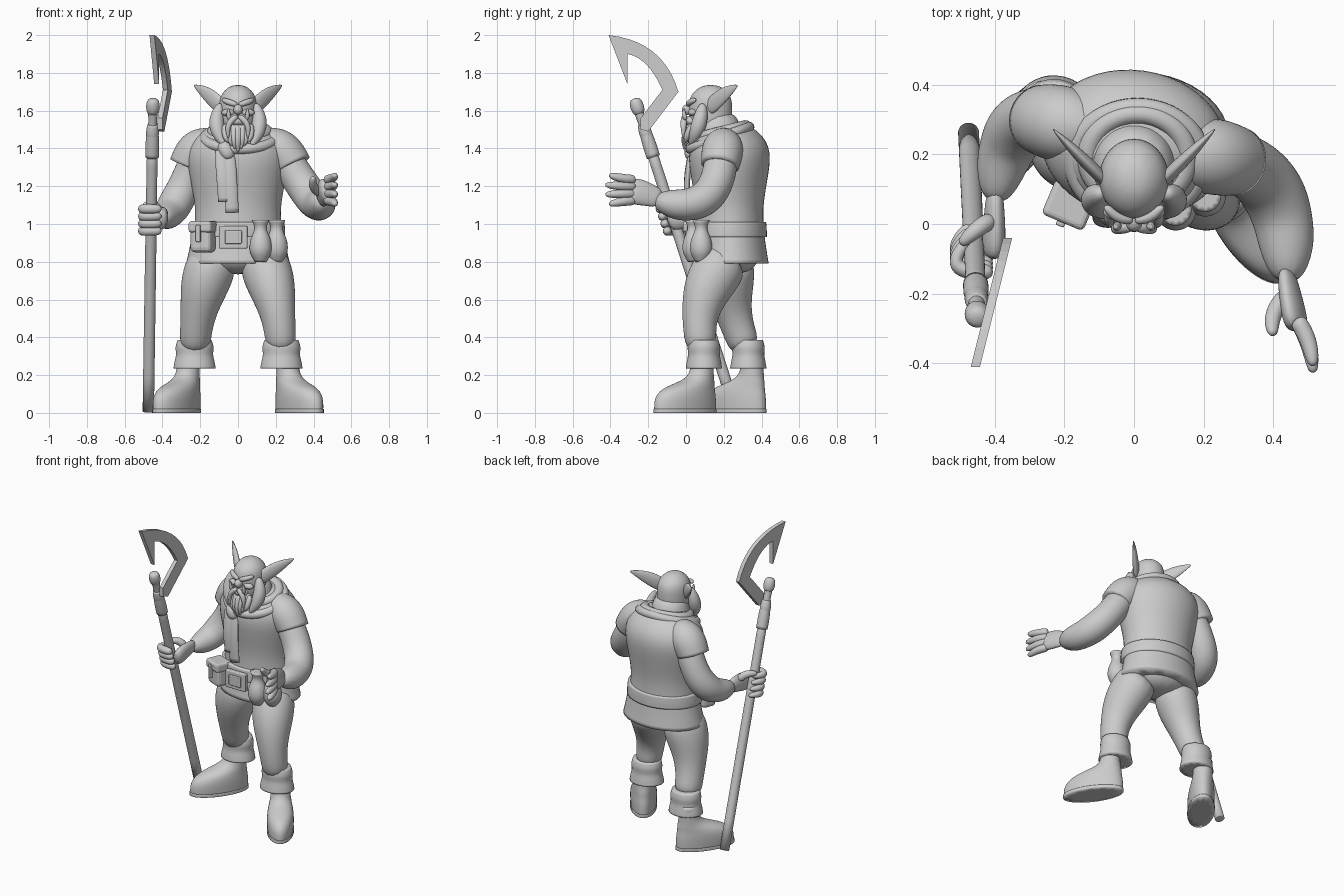
import bpy, bmesh, math
from mathutils import Vector

cube = bpy.data.objects.get("Cube")
if cube:
    bpy.data.objects.remove(cube)

grey = (0.6, 0.6, 0.6, 1)
clay = bpy.data.materials.new("plain grey")
clay.use_nodes = True
clay.diffuse_color = grey
clay.node_tree.nodes["Principled BSDF"].inputs["Base Color"].default_value = grey

X, Y, Z = Vector((1, 0, 0)), Vector((0, 1, 0)), Vector((0, 0, 1))


def finish(name, bm, subdiv=0, loc=(0, 0, 0), rot=(0, 0, 0)):
    bmesh.ops.recalc_face_normals(bm, faces=bm.faces)
    mesh = bpy.data.meshes.new(name)
    bm.to_mesh(mesh)
    bm.free()
    mesh.materials.append(clay)
    obj = bpy.data.objects.new(name, mesh)
    bpy.context.collection.objects.link(obj)
    obj.location, obj.rotation_euler = loc, rot
    if subdiv:
        for polygon in mesh.polygons:
            polygon.use_smooth = True
        modifier = obj.modifiers.new("smooth", "SUBSURF")
        modifier.levels = modifier.render_levels = subdiv


def loft(name, rows, crisp=False, sides=12, **place):
    """Skin elliptical rows, each a centre and two half-axis vectors."""
    bm = bmesh.new()
    crease = bm.edges.layers.float.new("crease_edge")
    turn = math.tau / sides
    grow = 3 / (2 + math.cos(turn))  # makes up for subdivision shrinkage
    rings = [[bm.verts.new(centre + grow * (u * math.cos(turn * k) + v * math.sin(turn * k)))
              for k in range(sides)] for centre, u, v in rows]
    for low, high in zip(rings, rings[1:]):
        for k in range(sides):
            bm.faces.new((low[k - 1], low[k], high[k], high[k - 1]))
    for end in (rings[0], rings[-1]):
        for edge in bm.faces.new(end).edges:
            edge[crease] = float(crisp)
    finish(name, bm, subdiv=2, **place)


def turned(name, centre, bottom, top, widths, depth=1, twist=0, **options):
    """Upright form with evenly spaced widths from bottom to top."""
    rows = []
    for i, width in enumerate(widths):
        t = i / (len(widths) - 1)
        c, s = math.cos(twist * t), math.sin(twist * t)
        rows.append((Vector((*centre, bottom + (top - bottom) * t)),
                     Vector((c, s, 0)) * width, Vector((-s, c, 0)) * width * depth))
    loft(name, rows, **options)


def bend_point(start, bend, end, t):
    return Vector(start).lerp(Vector(bend), t).lerp(Vector(bend).lerp(Vector(end), t), t)


def limb(name, start, bend, end, radii, aspect=1, **options):
    """Tapered form along a bend; aspect widens it within the bend's plane."""
    first, last = Vector(bend) - Vector(start), Vector(end) - Vector(bend)
    normal = first.cross(last)
    normal = normal.normalized() if normal.length > 1e-6 else X
    rows = []
    for i, radius in enumerate(radii):
        t = i / (len(radii) - 1)
        side = first.lerp(last, t).cross(normal).normalized()
        rows.append((bend_point(start, bend, end, t), normal * radius, side * radius * aspect))
    loft(name, rows, **options)


def ball(name, loc, size):
    bm = bmesh.new()
    bmesh.ops.create_uvsphere(bm, u_segments=16, v_segments=10, radius=1)
    bmesh.ops.scale(bm, vec=size, verts=bm.verts)
    finish(name, bm, subdiv=1, loc=loc)


def box(name, loc, size, turn=0):
    bm = bmesh.new()
    bmesh.ops.create_cube(bm, size=1)
    bmesh.ops.scale(bm, vec=size, verts=bm.verts)
    bmesh.ops.bevel(bm, geom=bm.edges[:], offset=min(size) / 4, segments=3, affect="EDGES", profile=0.5)
    finish(name, bm, loc=loc, rot=(0, 0, turn))


def collar(name, loc, major, minor, tilt):
    bpy.ops.mesh.primitive_torus_add(location=loc, rotation=(tilt, 0, 0), major_radius=major, minor_radius=minor)
    obj = bpy.context.object
    obj.name = name
    obj.scale.x = 1.1
    obj.data.materials.append(clay)
    bpy.ops.object.shade_smooth()


# Tunic, skirt and belt
turned("tunic", (0, .23), .9, 1.54, (.23, .23, .225, .24, .26, .275, .25, .12), depth=.79, twist=-.2)
turned("tunic_skirt", (0, .24), .79, .96, (.275, .255, .24), depth=.72, crisp=True)
turned("belt", (0, .228), .93, 1.01, (.25, .25, .245), depth=.8, crisp=True)
turned("hips", (0, .235), .73, .9, (.12, .2, .22), depth=.8)
box("buckle", (-.025, .02, .93), (.15, .03, .12))
box("buckle_plate", (-.025, .006, .93), (.09, .02, .07))

# Pouches on the belt
box("pouch", (-.185, .06, .925), (.12, .1, .15), turn=-.4)
box("pouch_flap", (-.185, .055, .985), (.13, .11, .06), turn=-.4)
box("pouch_strap", (-.21, .003, .95), (.025, .02, .09), turn=-.4)
for place in ((.12, .04), (.205, .08)):
    turned("money_bag", place, .8, 1.02, (.03, .058, .06, .05, .025, .045), crisp=True)

# Legs, cuffs and boots
for side, s, knee, ankle, toe in (("left", 1, .02, .085, -.005), ("right", -1, .2, .32, .26)):
    limb(side + "_leg", (s * .12, .23, .84), (s * .22, knee, .6), (s * .23, ankle, .33),
         (.12, .135, .12, .095, .082, .08), aspect=1.05)
    turned(side + "_cuff", (s * .23, ankle + .01), .235, .385, (.112, .106, .095, .104, .09), depth=.86, crisp=True)
    place = dict(loc=(s * .325, toe, 0), rot=(0, 0, s * .6), crisp=True)
    rows = [(Vector((0, back, height)), X * width, Y * length) for back, height, width, length in (
        (0, .01, .08, .19), (0, .08, .085, .19), (.02, .13, .08, .16),
        (.07, .16, .07, .11), (.11, .2, .06, .06), (.11, .3, .06, .06))]
    loft(side + "_boot", rows, **place)
    turned(side + "_sole", (0, 0), 0, .02, (.084, .084), depth=2.3, **place)

# Sleeves and shoulder caps
limb("left_sleeve", (.22, .19, 1.4), (.46, .19, 1), (.44, -.17, 1.13), (.08, .09, .09, .092, .092, .085, .08, .04))
limb("right_sleeve", (-.2, .28, 1.4), (-.36, .39, 1), (-.4, .06, 1.04), (.08, .085, .085, .09, .09, .08, .07, .035))
cap = (.08, .1, .11, .108, .1)
limb("left_shoulder_cap", (.12, .2, 1.42), (.23, .2, 1.43), (.29, .18, 1.31), cap, crisp=True)
limb("right_shoulder_cap", (-.12, .27, 1.42), (-.22, .29, 1.43), (-.265, .3, 1.31), cap, crisp=True)

# Open left hand
finger = (.024, .025, .024, .021, .013)
limb("left_palm", (.437, -.13, 1.13), (.45, -.22, 1.17), (.47, -.31, 1.18), (.022, .028, .033, .03), aspect=2.2)
for i in range(4):
    height = 1.235 - .037 * i
    reach = -.44 + .02 * abs(i - 1.5)
    limb("left_finger", (.465, -.27, height), (.51, -.33, height), (.515, reach, height + .025 - .015 * i),
         finger, sides=8)
limb("left_thumb", (.44, -.2, 1.16), (.38, -.26, 1.19), (.4, -.32, 1.25), finger, sides=8)

# Polearm, placed along its leaning axis
foot, head = Vector((-.475, .262, .01)), Vector((-.45, -.268, 1.65))
for part, low, high, radii, crisp in (
        ("staff", 0, .9, (.03, .03, .028), True),
        ("staff_ferrule", .82, .91, (.036, .037, .03), True),
        ("blade_socket", .875, .925, (.03, .036, .028), True),
        ("staff_neck", .9, .97, (.024, .022, .026), True),
        ("staff_knob", .955, 1.01, (.026, .036, .036, .026), False)):
    start, end = foot.lerp(head, low), foot.lerp(head, high)
    limb(part, start, (start + end) / 2, end, radii, crisp=crisp)

# Hooked blade: outer curve, barb, then inner curve
steps = [i / 10 for i in range(11)]
outline = [Vector((-.24, 1.5)), Vector((-.2, 1.49))]
outline += [bend_point((-.04, 1.7), (-.12, 1.97), (-.41, 2), t) for t in steps]
outline.append(Vector((-.31, 1.74)))
outline += [bend_point((-.31, 1.9), (-.2, 1.88), (-.125, 1.71), t) for t in steps]
outline.append(Vector((-.24, 1.56)))
bm = bmesh.new()
blade = bm.faces.new([bm.verts.new((p.x / 4 - .34, p.x, p.y)) for p in outline])
for item in bmesh.ops.extrude_face_region(bm, geom=[blade])["geom"]:
    if isinstance(item, bmesh.types.BMVert):
        item.co.x -= .026
finish("hook_blade", bm)

# Right fist around the shaft
limb("right_palm", (-.4, .1, 1.04), (-.4, 0, 1.045), (-.405, -.1, 1.015), (.024, .028, .034, .03), aspect=1.8)
for i in range(4):
    height = 1.08 - .039 * i
    grip = .262 - .323 * height
    limb("right_finger", (-.4, grip - .05, height), (-.59, grip - .07, height), (-.47, grip + .05, height),
         finger, sides=8)
limb("right_thumb", (-.41, .01, 1.06), (-.44, 0, 1.12), (-.5, -.06, 1.1), finger, sides=8)

# Head and neck
turned("neck", (0, .17), 1.42, 1.6, (.14, .12, .09))
turned("head", (0, .13), 1.44, 1.738, (.05, .08, .095, .1, .1, .098, .085, .035), depth=1.15)
ball("nose", (0, .005, 1.605), (.025, .028, .028))
ball("mouth", (0, .03, 1.545), (.055, .045, .03))
for s in (-1, 1):
    limb("brow", (0, .01, 1.63), (s * .06, 0, 1.645), (s * .085, .055, 1.66), (.014, .017, .012), sides=8)
    ball("cheek", (s * .05, .035, 1.59), (.04, .025, .02))
    limb("tusk", (s * .045, 0, 1.55), (s * .055, -.02, 1.58), (s * .05, -.01, 1.615), (.013, .012, .003), sides=8)
    limb("ear", (s * .07, .11, 1.6), (s * .15, .19, 1.69), (s * .235, .275, 1.735),
         (.016, .02, .018, .012, .002), aspect=2.3)
    limb("side_whisker", (s * .09, .09, 1.64), (s * .15, .08, 1.52), (s * .07, .02, 1.41),
         (.018, .036, .042, .034, .008))
    limb("moustache", (0, -.008, 1.575), (s * .08, -.015, 1.54), (s * .05, -.015, 1.45),
         (.014, .018, .014, .004), sides=8)

# Beard strands fan out from the chin
ball("beard", (0, .05, 1.485), (.08, .06, .075))
for i in range(-3, 4):
    x, lift = i * .022, abs(i) * .018
    limb("beard_strand", (x, .02 + lift / 3, 1.53), (x * 1.2, -.03 + lift / 3, 1.45), (x * .7, 0, 1.375 + lift),
         (.018, .019, .015, .004), sides=8)

# Scarf with hanging ends
collar("scarf_collar", (.01, .18, 1.455), .165, .028, tilt=.36)
collar("scarf_fold", (.01, .19, 1.49), .13, .028, tilt=.25)
limb("scarf_knot", (-.09, .05, 1.43), (-.06, .02, 1.4), (-.04, .025, 1.34), (.03, .045, .03))
for x, low in ((-.07, 1.12), (-.03, 1.06)):
    limb("scarf_end", (x - .02, .03, 1.39), (x - .01, -.01, 1.25), (x, .008, low),
         (.03, .036, .034, .035), aspect=.45, crisp=True)
